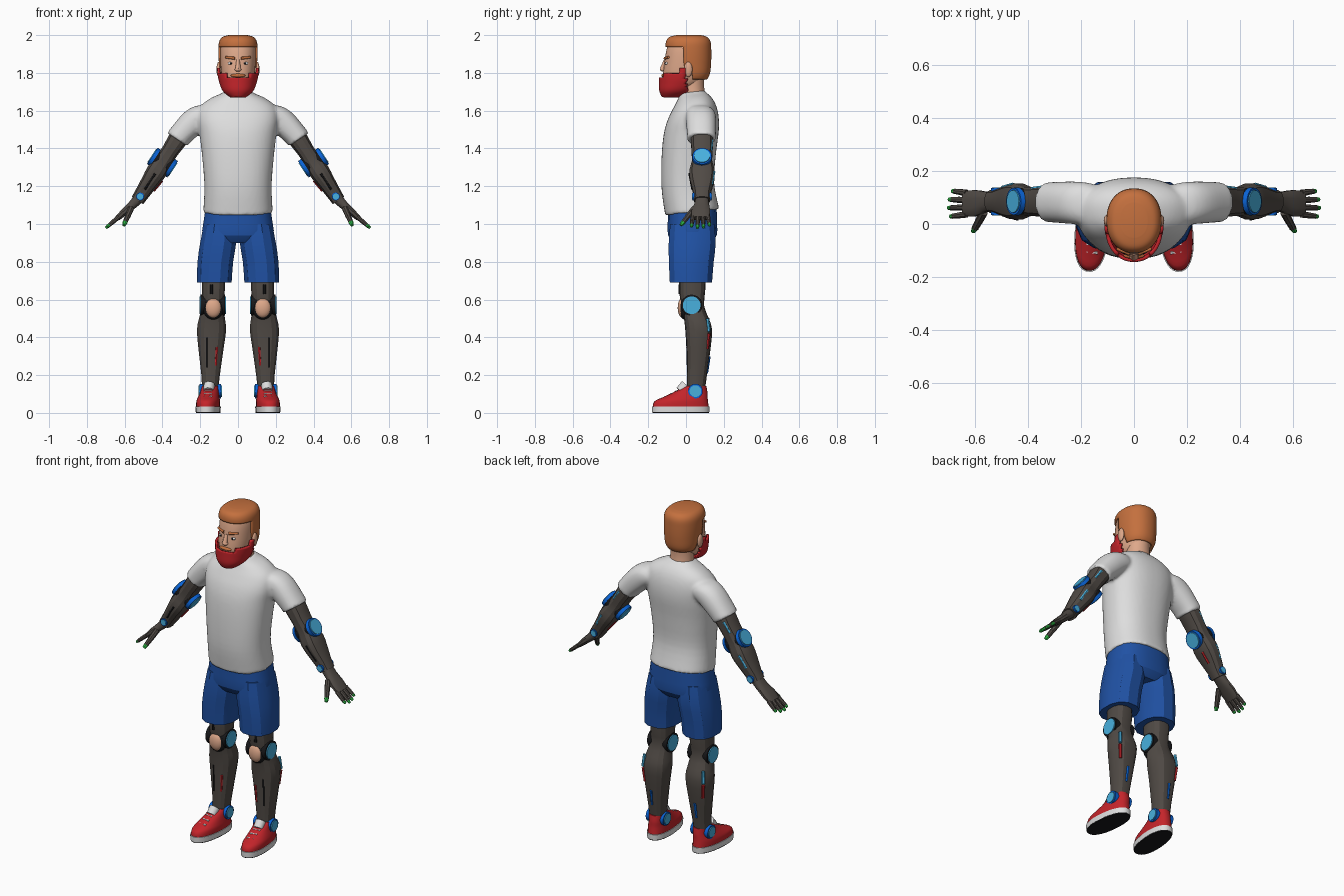
import bpy, bmesh, math
from mathutils import Vector as V

def material(name, r, g, b):
    lin = lambda c: ((c / 255 + 0.055) / 1.055) ** 2.4 if c > 10 else c / 3295
    m = bpy.data.materials.new(name)
    m.diffuse_color = (lin(r), lin(g), lin(b), 1)
    return m

SKIN = material("skin", 222, 168, 138)
HAIR = material("ginger hair", 196, 112, 62)
RED = material("red", 196, 36, 42)
WHITE = material("white", 222, 222, 222)
NAVY = material("shorts blue", 32, 82, 165)
METAL = material("dark metal", 80, 74, 69)
CYAN = material("light blue", 72, 176, 222)
BLUE = material("bright blue", 10, 100, 215)
GREEN = material("green", 50, 200, 75)
BLACK = material("black", 24, 24, 26)
X, Y = V((1, 0, 0)), V((0, 1, 0))

def finish(name, bm, mat, mirror=False, angle=40):
    bmesh.ops.recalc_face_normals(bm, faces=bm.faces[:])
    for f in bm.faces:
        f.smooth = True
    for e in bm.edges:
        if len(e.link_faces) == 2 and e.calc_face_angle(0) > math.radians(angle):
            e.smooth = False
    me = bpy.data.meshes.new(name)
    bm.to_mesh(me)
    bm.free()
    me.materials.append(mat)
    ob = bpy.data.objects.new(name, me)
    bpy.context.collection.objects.link(ob)
    if mirror:
        ob.modifiers.new("mirror", "MIRROR").use_mirror_merge = False
    return ob

def curve(secs, k):
    """Catmull-Rom interpolation of cross-sections"""
    s = [secs[0]] + list(secs) + [secs[-1]]
    out = []
    for a, b, c, d in zip(s, s[1:], s[2:], s[3:]):
        for j in range(k):
            t = j / k
            out.append([q + .5 * t * (r - p + t * (2*p - 5*q + 4*r - w + t * (3*(q - r) + w - p)))
                        for p, q, r, w in zip(a, b, c, d)])
    return out + [list(secs[-1])]

def add_loft(bm, secs, n=24, u=X, v=Y, p=2.0, k=4):
    """Sections are (x, y, z, radius along u, radius along v)"""
    sup = lambda c: math.copysign(abs(c) ** (2 / p), c)
    angs = [2 * math.pi * (i + .5) / n for i in range(n)]
    rings = [[bm.verts.new(V(s[:3]) + u * s[3] * sup(math.cos(a)) + v * s[4] * sup(math.sin(a)))
              for a in angs] for s in curve(secs, k)]
    for a, b in zip(rings, rings[1:]):
        for i in range(n):
            bm.faces.new((a[i], a[(i+1) % n], b[(i+1) % n], b[i]))
    bm.faces.new(rings[0])
    bm.faces.new(rings[-1])

def loft(name, secs, mat, mirror=False, keep=None, angle=40, **kw):
    bm = bmesh.new()
    add_loft(bm, secs, **kw)
    if keep:
        drop = [f for f in bm.faces if not keep(f.calc_center_median())]
        bmesh.ops.delete(bm, geom=drop, context="FACES")
    return finish(name, bm, mat, mirror, angle)

def rod(name, a, b, ra, rb, mat, mirror=True, n=10):
    a, b = V(a), V(b)
    w = (b - a).normalized()
    u = w.orthogonal().normalized()
    return loft(name, [(*a, ra, ra), (*b, rb, rb)], mat, mirror, n=n, u=u, v=w.cross(u), k=1)

def ball(name, loc, size, mat, mirror=False):
    bm = bmesh.new()
    bmesh.ops.create_uvsphere(bm, u_segments=20, v_segments=12, radius=1)
    bmesh.ops.scale(bm, vec=size, verts=bm.verts[:])
    bmesh.ops.translate(bm, vec=loc, verts=bm.verts[:])
    return finish(name, bm, mat, mirror)

# Head and neck
loft("neck", [(0, .045, 1.62, .075, .07), (0, .035, 1.72, .066, .062), (0, .03, 1.8, .066, .07)], SKIN)
loft("head", [(0, -.06, 1.70, .045, .05), (0, -.025, 1.74, .075, .095), (0, -.01, 1.79, .087, .112),
              (0, 0, 1.85, .093, .115), (0, .008, 1.92, .094, .112), (0, .012, 1.96, .085, .1),
              (0, .015, 1.98, .06, .07)], SKIN, p=2.2, n=40)

def in_hair(c):
    return c.z > 1.94 or (c.y > -.015 and c.z > 1.83) or (c.y > .035 and c.z > 1.765)
def in_beard(c):
    top = 1.83 if c.y > -.04 else 1.80 if abs(c.x) > .055 else 1.775
    return c.y < .002 and c.z < top
hair = loft("hair", [(0, .03, 1.75, .07, .07), (0, .025, 1.79, .092, .1), (0, .015, 1.85, .101, .118),
                     (0, .013, 1.92, .104, .121), (0, .012, 1.965, .1, .118), (0, .012, 1.99, .082, .1),
                     (0, .015, 2.0, .05, .065)], HAIR, keep=in_hair, p=2.2, n=48, k=6)
beard = loft("beard", [(0, -.078, 1.683, .035, .04), (0, -.052, 1.71, .068, .076), (0, -.025, 1.75, .085, .104),
                       (0, -.01, 1.79, .094, .118), (0, -.004, 1.84, .098, .119)],
             RED, keep=in_beard, p=2.2, n=48, k=6)
for ob in (hair, beard):
    m = ob.modifiers.new("thickness", "SOLIDIFY")
    m.thickness, m.offset = .014, -1
ball("ear", (.102, .012, 1.818), (.012, .022, .04), SKIN, True)
ball("eye", (.038, -.101, 1.85), (.016, .01, .008), WHITE, True)
ball("pupil", (.038, -.108, 1.85), (.006, .005, .006), BLACK, True)
rod("eyebrow", (.016, -.111, 1.877), (.066, -.093, 1.883), .008, .006, HAIR)
rod("nose", (0, -.108, 1.868), (0, -.124, 1.82), .009, .015, SKIN, False)
ball("nose_tip", (0, -.122, 1.818), (.018, .015, .011), SKIN)
ball("moustache", (0, -.119, 1.786), (.04, .012, .01), HAIR)
ball("lips", (0, -.124, 1.765), (.024, .009, .006), SKIN)

# Arm frame: t runs down the arm, o points outward across it
D, N = V((.55, 0, -.835)), V((.835, 0, .55))
def arm(t, y=.085, o=0):
    return V((.40, y, 1.325)) + D * t + N * o

# Shirt: torso and sleeves fused together
bm = bmesh.new()
add_loft(bm, [(0, .033, 1.062, .184, .143), (0, .01, 1.2, .178, .139), (0, .014, 1.35, .189, .144),
              (0, .027, 1.48, .204, .147), (0, .036, 1.56, .214, .136), (0, .043, 1.62, .2, .114),
              (0, .043, 1.662, .15, .09), (0, .035, 1.69, .088, .07), (0, .033, 1.70, .074, .066)],
         n=48, v=V((0, 1, .12)), p=2.3)
for s in (1, -1):
    flip = lambda q: V((q.x * s, q.y, q.z))
    add_loft(bm, [(.12 * s, .065, 1.61, .06, .04), (.17 * s, .075, 1.585, .078, .07),
                  (.23 * s, .08, 1.545, .08, .073), (*flip(arm(-.17, .082)), .076, .064),
                  (*flip(arm(-.145, .082)), .076, .064)], u=Y, v=flip(N), p=2.3)
shirt = finish("shirt", bm, WHITE)
m = shirt.modifiers.new("fuse", "REMESH")
m.mode, m.voxel_size, m.use_smooth_shade = "VOXEL", .01, True
m = shirt.modifiers.new("soften", "SMOOTH")
m.iterations = 4

# Shorts
loft("shorts_seat", [(0, .033, 1.09, .172, .13), (0, .034, 1.0, .186, .132), (0, .034, .94, .19, .13),
                     (0, .033, .9, .15, .1)], NAVY, n=20, p=2.5, k=2, angle=25)
loft("shorts_leg", [(.095, .033, 1.0, .088, .12), (.105, .033, .9, .098, .128), (.12, .028, .8, .097, .122),
                    (.126, .026, .69, .095, .115)], NAVY, True, n=12, p=2.4, k=2, angle=25)

# Mechanical arms
loft("mechanical_arm", [(*arm(t), a, b) for t, a, b in
     ((-.24, .055, .05), (-.15, .06, .053), (-.07, .057, .046), (0, .055, .05), (.06, .069, .055),
      (.12, .064, .048), (.2, .045, .04), (.24, .044, .037))], METAL, True, n=12, u=Y, v=N, p=2.6, k=2, angle=25)
rod("elbow_barrel", arm(0, o=-.056), arm(0, o=.056), .05, .05, BLACK, n=24)
for side in (1, -1):
    rod("elbow_rim", arm(0, o=.045 * side), arm(0, o=.064 * side), .053, .051, BLUE, n=24)
    rod("elbow_disc", arm(0, o=.06 * side), arm(0, o=.068 * side), .044, .042, CYAN, n=24)
rod("wrist_rim", arm(.215, .034), arm(.215, .136), .021, .021, BLUE, n=16)
rod("wrist_disc", arm(.215, .032), arm(.215, .138), .016, .016, CYAN, n=16)
rod("arm_back_light", arm(-.13, .137, .02), arm(-.06, .132, .02), .008, .008, CYAN, n=6)
rod("forearm_back_light", arm(.07, .148, .02), arm(.15, .136, .015), .008, .008, CYAN, n=6)
rod("forearm_inner_light", arm(.08, .10, -.05), arm(.15, .10, -.042), .008, .008, RED, n=6)
rod("forearm_front_groove", arm(.07, .02, 0), arm(.17, .034, 0), .008, .006, BLACK, n=6)

# Hands with green fingertips
loft("palm", [(.525, .085, 1.137, .034, .03), (.56, .083, 1.1, .04, .024), (.6, .078, 1.065, .051, .02),
              (.638, .077, 1.03, .046, .015)], METAL, True, n=12, u=Y, v=V((.7, 0, .7)), p=2.6, k=2)
def digit(name, a, b, r):
    a, b = V(a), V(b)
    mid, tip = a.lerp(b, .5), a.lerp(b, .82)
    rod(name + "_base", a, mid, r, r * .95, METAL, n=8)
    rod(name + "_end", mid, tip, r * .9, r * .8, METAL, n=8)
    rod(name + "_tip", tip, b, r * .85, r * .55, GREEN, n=8)
for i, reach in enumerate((.062, .07, .067, .055)):
    y = .036 + .027 * i
    digit("finger", (.63, y, 1.038), (.63 + reach, y + .005 * (i - 1.5), 1.038 - reach * .85), .0125)
digit("thumb", (.565, .045, 1.085), (.605, -.028, .993), .016)

# Mechanical legs
loft("mechanical_leg", [(.13, .033, .8, .06, .065), (.13, .033, .66, .062, .07), (.133, .035, .57, .06, .06),
     (.138, .055, .5, .07, .066), (.14, .067, .44, .079, .071), (.143, .066, .34, .068, .064),
     (.145, .058, .2, .05, .053), (.148, .052, .1, .042, .045)], METAL, True, n=14, p=2.4, k=2, angle=25)
rod("knee_barrel", (.068, .03, .57), (.198, .03, .57), .056, .056, BLACK, n=24)
rod("knee_disc", (.063, .03, .57), (.204, .03, .57), .047, .047, CYAN, n=24)
ball("kneecap_mount", (.131, -.008, .556), (.056, .03, .062), BLACK, True)
ball("kneecap", (.131, -.02, .556), (.043, .024, .052), SKIN, True)
rod("ankle_rim", (.09, .05, .115), (.205, .05, .115), .039, .039, BLUE, n=24)
rod("ankle_disc", (.085, .05, .115), (.21, .05, .115), .031, .031, CYAN, n=24)
rod("calf_upper_light", (.194, .115, .5), (.2, .122, .43), .009, .009, CYAN, n=6)
rod("calf_lower_light", (.199, .121, .42), (.191, .113, .34), .009, .009, RED, n=6)
rod("calf_back_light", (.145, .122, .3), (.147, .11, .21), .009, .007, BLUE, n=6)
rod("shin_light", (.112, .008, .35), (.118, .01, .25), .007, .006, RED, n=6)
rod("shin_groove", (.165, .008, .4), (.165, .01, .24), .007, .006, BLACK, n=6)
rod("thigh_groove", (.14, -.033, .68), (.14, -.033, .63), .008, .008, BLACK, n=6)

# Shoes, toes turned slightly outward
U, W = V((.995, .09, 0)), V((.09, -.995, 0))
shoe = dict(u=U, v=W, n=32, p=2.3)
loft("shoe_upper", [(.158, -.028, .02, .061, .15), (.158, -.026, .06, .061, .143), (.155, -.005, .082, .056, .12),
                    (.15, .022, .108, .049, .092), (.147, .05, .142, .045, .058)], RED, True, k=3, **shoe)
loft("shoe_rim", [(.158, -.028, .005, .064, .152), (.158, -.028, .035, .065, .153)], WHITE, True, k=1, **shoe)
loft("shoe_sole", [(.158, -.028, 0, .062, .15), (.158, -.028, .006, .063, .151)], BLACK, True, k=1, **shoe)
for i in range(4):
    y, z = -.108 + .029 * i, .088 + .0145 * i
    rod("lace", (.137, y, z - .004), (.179, y + .006, z - .004), .007, .007, WHITE, n=6)
rod("shoe_tongue", (.155, -.03, .115), (.152, .0, .148), .028, .03, WHITE, n=10)
